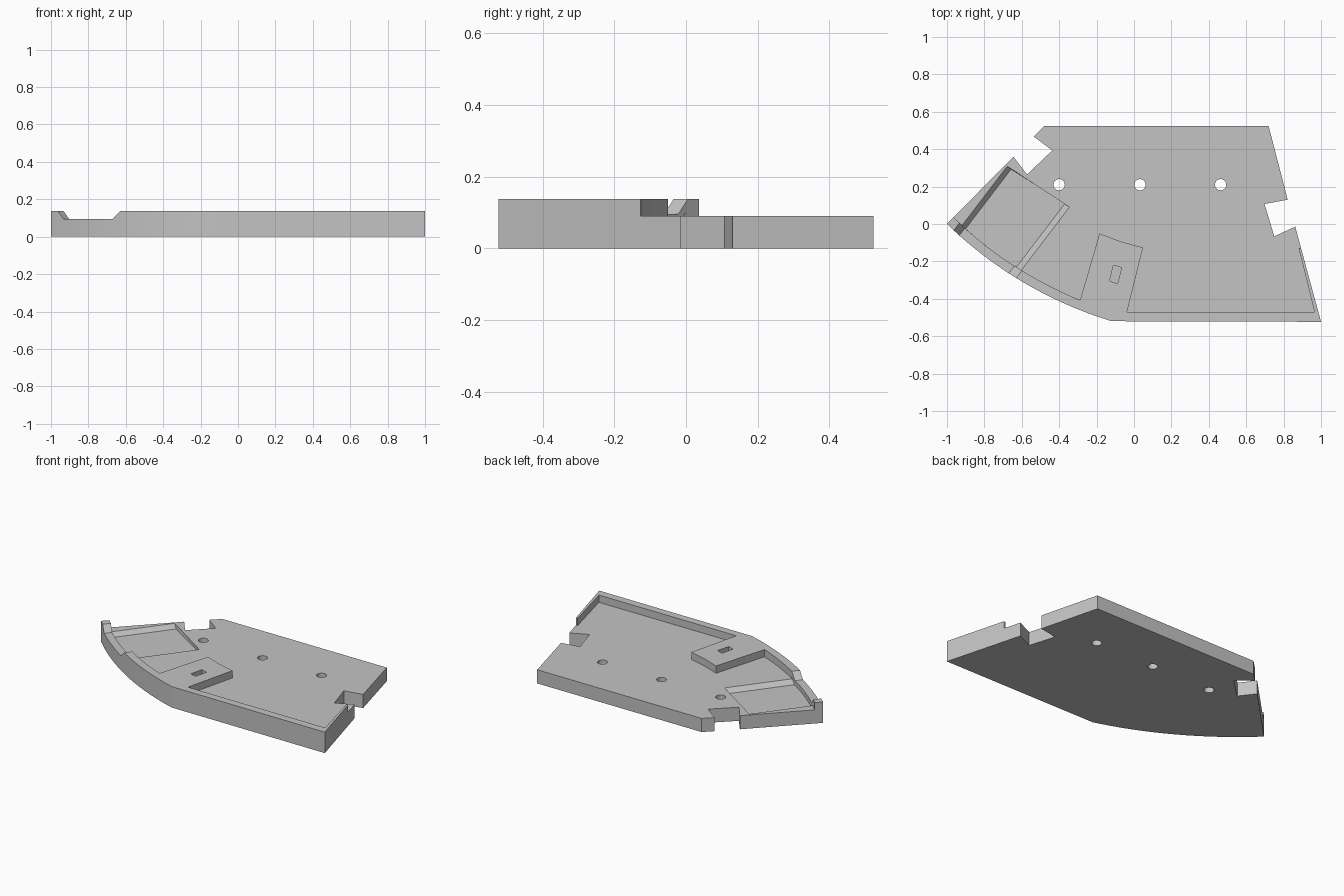
import bpy
import bmesh
from math import sin, cos, radians, sqrt, tau

cube = bpy.data.objects.get("Cube")
if cube:
    bpy.data.objects.remove(cube, do_unlink=True)

FLOOR, TOP = 0.09, 0.138       # plate surface and rim height
CX, CY = 0.513, 1.556          # centre of the curved front edge
R_OUT, R_IN = 2.17, 2.12       # outer and inner radius of the curved rim

grey = bpy.data.materials.new("plain grey")
grey.use_nodes = True
colour = (0.55, 0.55, 0.55, 1)
grey.diffuse_color = colour
grey.node_tree.nodes["Principled BSDF"].inputs["Base Color"].default_value = colour


def prism(name, low, z0, z1, high=None):
    """Solid between a lower outline and an optional different upper one."""
    bm = bmesh.new()
    a = [bm.verts.new((x, y, z0)) for x, y in low]
    b = [bm.verts.new((x, y, z1)) for x, y in (high or low)]
    bm.faces.new(a[::-1])
    bm.faces.new(b)
    for i in range(len(a)):
        j = (i + 1) % len(a)
        bm.faces.new((a[i], a[j], b[j], b[i]))
    bmesh.ops.recalc_face_normals(bm, faces=bm.faces)
    mesh = bpy.data.meshes.new(name)
    bm.to_mesh(mesh)
    bm.free()
    mesh.materials.append(grey)
    obj = bpy.data.objects.new(name, mesh)
    bpy.context.collection.objects.link(obj)
    return obj


def arc(cx, cy, r, start, end, steps):
    angles = [radians(start + (end - start) * i / steps) for i in range(steps + 1)]
    return [(cx + r * cos(t), cy + r * sin(t)) for t in angles]


def cut(target, cutter):
    cutter.hide_render = True
    mod = target.modifiers.new("cut", "BOOLEAN")
    mod.operation = "DIFFERENCE"
    mod.solver = "EXACT"
    mod.object = cutter
    bpy.context.view_layer.objects.active = target
    bpy.ops.object.modifier_apply(modifier=mod.name)
    bpy.data.objects.remove(cutter, do_unlink=True)


def tilted(u, v):
    """Point in the frame of the angled channel: u across, v along."""
    return (0.795 * u + 0.607 * v, -0.607 * u + 0.795 * v)


# Full-height body with the two side notches
outline = arc(CX, CY, R_OUT, 225.8, 253.05, 24) + [
    (1.0, -0.523), (0.862, -0.014), (0.75, -0.066), (0.698, 0.107), (0.822, 0.13),
    (0.72, 0.523), (-0.48, 0.523), (-0.537, 0.468), (-0.437, 0.393),
    (-0.572, 0.265), (-0.645, 0.36)]
body = prism("tray_body", outline, 0, TOP)

# Sunken floor, leaving the rim and the raised block
floor = arc(CX, CY, R_IN, 222, 247.8, 24) + [
    (-0.184, -0.05), (-0.07, -0.094), (0.048, -0.126), (-0.037, -0.47),
    (0.965, -0.47), (0.88, -0.127), (1.2, -0.127), (1.2, 0.8), (-1.3, 0.8)]
cut(body, prism("floor_cutter", floor, FLOOR, 0.3))


# Sloped gap through the curved rim
def gap(left, right):
    return [tilted(left, -0.85), tilted(right, -0.85),
            tilted(right, -0.3), tilted(left, -0.3)]


cut(body, prism("rim_gap_cutter", gap(-0.705, -0.372), 0.096, 0.18,
                gap(-0.785, -0.278)))


# Shallow recess with sloped sides, ending at the curved rim
def recess(left, right, steps=16):
    uc, vc = -0.5366, 1.548
    pts = [tilted(right, -0.138), tilted(left, -0.166)]
    for i in range(steps + 1):
        u = left + (right - left) * i / steps
        pts.append(tilted(u, vc - sqrt((R_IN + 0.001) ** 2 - (u - uc) ** 2)))
    return pts


cut(body, prism("recess_cutter", recess(-0.70, -0.36), 0.064, 0.1,
                recess(-0.736, -0.317)))

# Three through holes
for x in (-0.4, 0.032, 0.463):
    ring = [(x + 0.03 * cos(tau * i / 32), 0.21 + 0.03 * sin(tau * i / 32))
            for i in range(32)]
    cut(body, prism("hole_cutter", ring, -0.1, 0.3))

# Blind slot in the raised block
slot = [(-0.11, -0.22), (-0.066, -0.234), (-0.088, -0.318), (-0.13, -0.305)]
cut(body, prism("slot_cutter", slot, FLOOR, 0.3))
